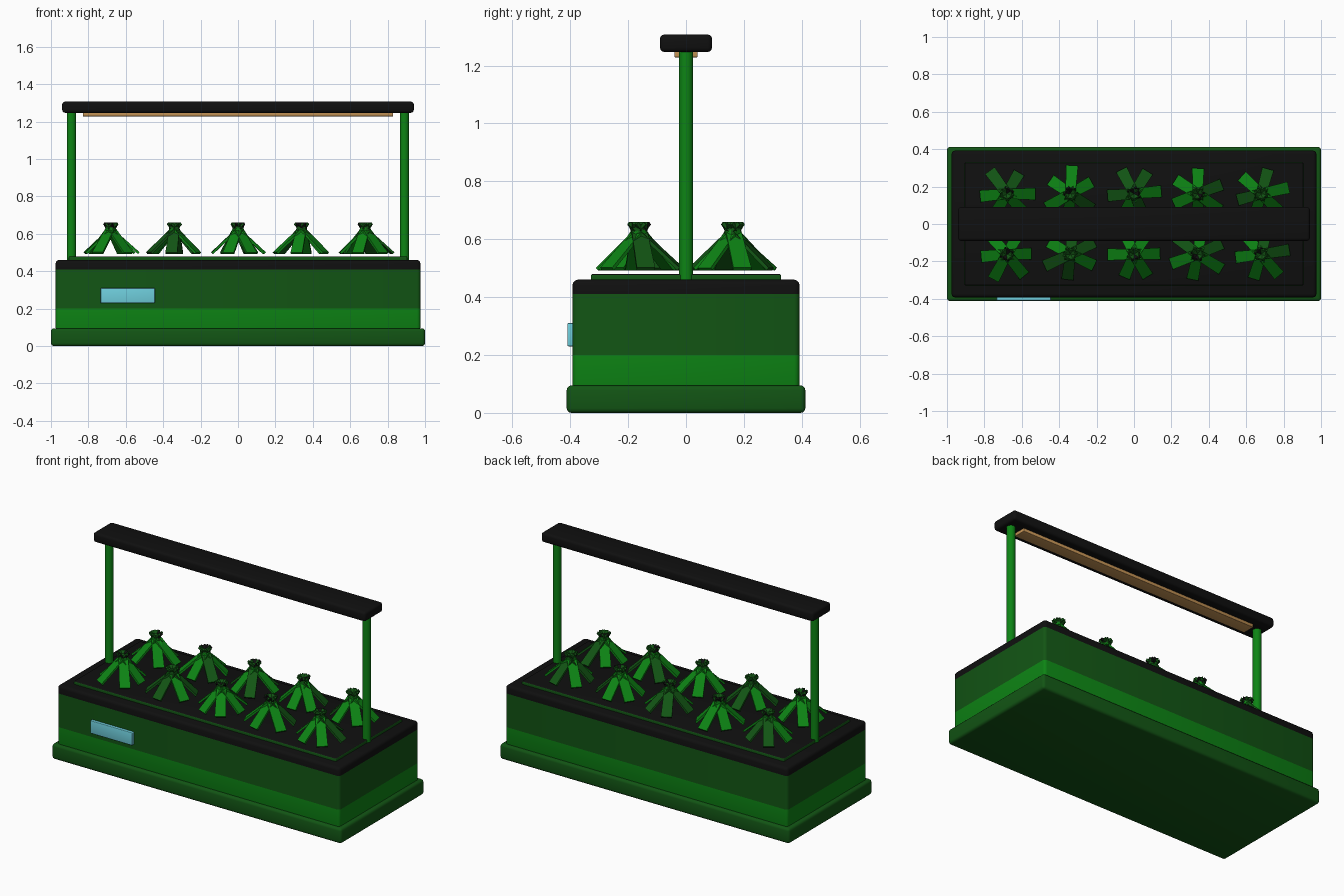
import bpy, bmesh, math, random
from mathutils import Matrix, Vector

random.seed(4)
cube = bpy.data.objects.get("Cube")
if cube:
    bpy.data.objects.remove(cube, do_unlink=True)


def material(name, rgb):
    m = bpy.data.materials.new(name)
    m.use_nodes = True
    m.diffuse_color = (*rgb, 1)
    m.node_tree.nodes["Principled BSDF"].inputs["Base Color"].default_value = (*rgb, 1)
    return m


BRIGHT = material("bright green", (0.004, 0.23, 0.007))
DARK = material("dark green", (0.006, 0.09, 0.007))
BLACK = material("black", (0.005, 0.005, 0.005))
CYAN = material("display blue", (0.16, 0.62, 0.72))
TAN = material("lamp tan", (0.55, 0.29, 0.09))


def finish(name, bm, mats, smooth=True):
    mesh = bpy.data.meshes.new(name)
    bm.normal_update()
    bm.to_mesh(mesh)
    bm.free()
    for m in mats:
        mesh.materials.append(m)
    ob = bpy.data.objects.new(name, mesh)
    bpy.context.collection.objects.link(ob)
    if smooth:
        bpy.ops.object.select_all(action="DESELECT")
        ob.select_set(True)
        bpy.context.view_layer.objects.active = ob
        bpy.ops.object.shade_smooth_by_angle(angle=math.radians(35))
    return ob


def box(name, half_x, half_y, bottom, top, mats, bevel=0.0, cuts=(), centre=(0, 0), rule=None):
    """Bevelled box, sliced at the given heights and coloured by a face rule."""
    bm = bmesh.new()
    place = Matrix.Translation((*centre, (bottom + top) / 2))
    size = Matrix.Diagonal((2 * half_x, 2 * half_y, top - bottom, 1))
    bmesh.ops.create_cube(bm, size=1, matrix=place @ size)
    if bevel:
        bmesh.ops.bevel(bm, geom=bm.edges[:], offset=bevel, segments=3, profile=0.5, affect="EDGES")
    for z in cuts:
        bmesh.ops.bisect_plane(bm, geom=bm.verts[:] + bm.edges[:] + bm.faces[:],
                               plane_co=(0, 0, z), plane_no=(0, 0, 1))
    bm.normal_update()
    if rule:
        for f in bm.faces:
            f.material_index = rule(f)
    return finish(name, bm, mats)


# Tank: plinth, banded body and raised lid
box("base_plinth", 1.0, 0.412, 0, 0.095, [DARK], 0.016)
BANDS = (0.2, 0.41)
box("planter_body", 0.975, 0.392, 0.08, 0.46, [BRIGHT, DARK, BLACK], 0.018, BANDS,
    rule=lambda f: sum(f.calc_center_median().z > z for z in BANDS))
box("planting_lid", 0.905, 0.328, 0.45, 0.48, [BLACK, DARK], 0.006,
    rule=lambda f: int(abs(f.normal.z) < 0.3))
box("display_panel", 0.145, 0.012, 0.23, 0.31, [CYAN], 0.004, centre=(-0.59, -0.398))

# Lamp: two posts, bar and light strip
for side, x in (("left", 0.89), ("right", -0.89)):
    bm = bmesh.new()
    bmesh.ops.create_cone(bm, cap_ends=True, segments=12, radius1=0.025, radius2=0.025,
                          depth=0.8, matrix=Matrix.Translation((x, 0, 0.86)))
    finish(side + "_post", bm, [BRIGHT])
box("lamp_bar", 0.94, 0.09, 1.247, 1.307, [BLACK], 0.015)
box("light_strip", 0.83, 0.04, 1.228, 1.255, [TAN], 0.003)


def add_leaf(bm, azimuth, reach, mat, tip_mat):
    """Flat strap that crosses the plant axis near its top and slopes outwards."""
    inner, outer = Vector((-0.028, 0, 0.655)), Vector((reach, 0, 0.497))
    along = (outer - inner).normalized()
    normal = Vector((-along.z, 0, along.x))
    rows = []
    for t, width in ((0, 0.026), (0.16, 0.027), (1, 0.032)):
        p = inner.lerp(outer, t)
        rows.append([bm.verts.new(Matrix.Rotation(azimuth, 3, "Z") @
                                  (p + Vector((0, sy * width, 0)) + normal * n))
                     for sy, n in ((-1, -0.006), (1, -0.006), (1, 0.006), (-1, 0.006))])
    faces = []
    for a, b, index in ((rows[0], rows[1], tip_mat), (rows[1], rows[2], mat)):
        for i in range(4):
            j = (i + 1) % 4
            f = bm.faces.new((a[i], b[i], b[j], a[j]))
            f.material_index = index
            faces.append(f)
    for row, index in ((rows[0], tip_mat), (rows[2], mat)):
        f = bm.faces.new(row)
        f.material_index = index
        faces.append(f)
    bmesh.ops.recalc_face_normals(bm, faces=faces)


# Two rows of five leafy plants
for row_name, y in (("front", -0.162), ("back", 0.162)):
    for col, turn in enumerate((5, 30, 0, 25, 12)):
        bm = bmesh.new()
        for k in range(6):
            angle = math.radians(turn + 60 * k + random.uniform(-7, 7))
            add_leaf(bm, angle, random.uniform(0.125, 0.15),
                     random.choice((0, 0, 1)), random.choice((1, 1, 2)))
        plant = finish(f"{row_name}_plant_{col + 1}", bm, [BRIGHT, DARK, BLACK], smooth=False)
        plant.location = (0.34 * (col - 2), y, 0)
